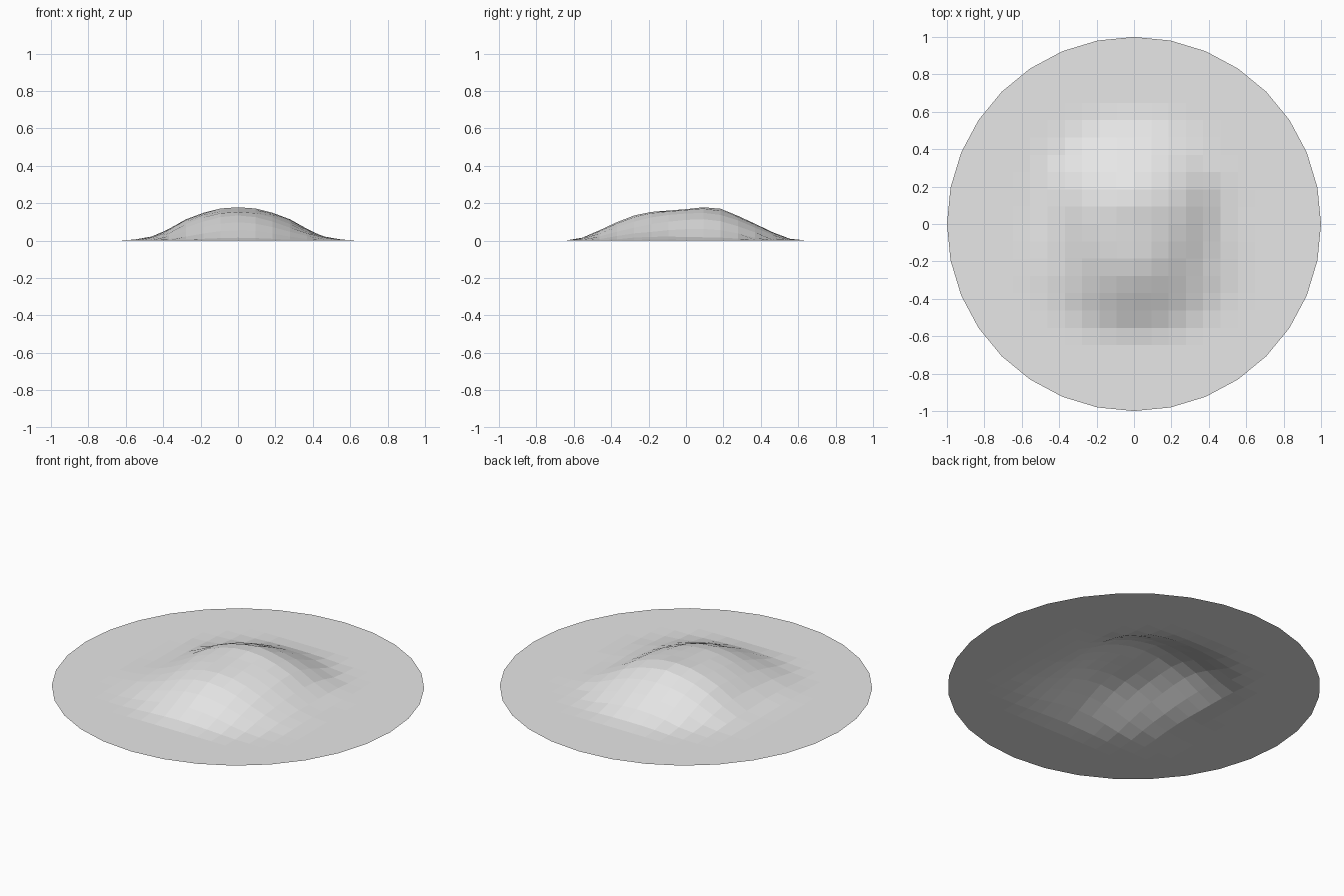
import bpy
import bmesh
import math

cube = bpy.data.objects.get("Cube")
if cube:
    bpy.data.objects.remove(cube, do_unlink=True)

STEP = 0.0925      # grid cell size
CELLS = 7          # cells from the middle to the patch edge
PEAK_Y = STEP      # the summit sits slightly behind the middle

# Height profiles away from the summit: (distance, height)
SIDE = [(0, .178), (.09, .172), (.19, .147), (.28, .113), (.37, .062), (.46, .018), (.555, .002), (.62, 0)]
BACK = [(0, .178), (.09, .171), (.19, .13), (.28, .088), (.37, .045), (.46, .01), (.54, 0)]
FRONT = [(0, .178), (.09, .168), (.28, .153), (.37, .134), (.46, .099), (.555, .055), (.65, .014), (.735, 0)]


def sample(profile, r):
    for (r0, z0), (r1, z1) in zip(profile, profile[1:]):
        if r <= r1:
            return z0 + (z1 - z0) * (r - r0) / (r1 - r0)
    return 0.0


def mound_height(x, y):
    dy = y - PEAK_Y
    r = math.hypot(x, dy)
    across = (x / r) ** 2 if r > 1e-6 else 0.0
    lengthwise = BACK if dy > 0 else FRONT
    return across * sample(SIDE, r) + (1 - across) * sample(lengthwise, r)


# Material
grey = bpy.data.materials.new("light_grey")
grey.use_nodes = True
grey.diffuse_color = (0.8, 0.8, 0.8, 1)
grey.node_tree.nodes["Principled BSDF"].inputs["Base Color"].default_value = (0.8, 0.8, 0.8, 1)

# Square grid patch inside a round rim, joined by a flat fill
bm = bmesh.new()
grid = bmesh.ops.create_grid(bm, x_segments=2 * CELLS, y_segments=2 * CELLS, size=STEP * CELLS)
bmesh.ops.create_circle(bm, cap_ends=False, segments=32, radius=1.0)
open_edges = [e for e in bm.edges if len(e.link_faces) < 2]
bmesh.ops.triangle_fill(bm, use_beauty=True, edges=open_edges, normal=(0, 0, 1))

# Raise the mound, keeping the patch border flat
limit = STEP * (CELLS - 0.5)
for v in bm.verts:
    if max(abs(v.co.x), abs(v.co.y)) < limit:
        v.co.z = mound_height(v.co.x, v.co.y)
bm.normal_update()
bmesh.ops.reverse_faces(bm, faces=[f for f in bm.faces if f.normal.z < 0])

mesh = bpy.data.meshes.new("ground_mound")
bm.to_mesh(mesh)
bm.free()
mesh.materials.append(grey)
bpy.context.collection.objects.link(bpy.data.objects.new("ground_mound", mesh))
